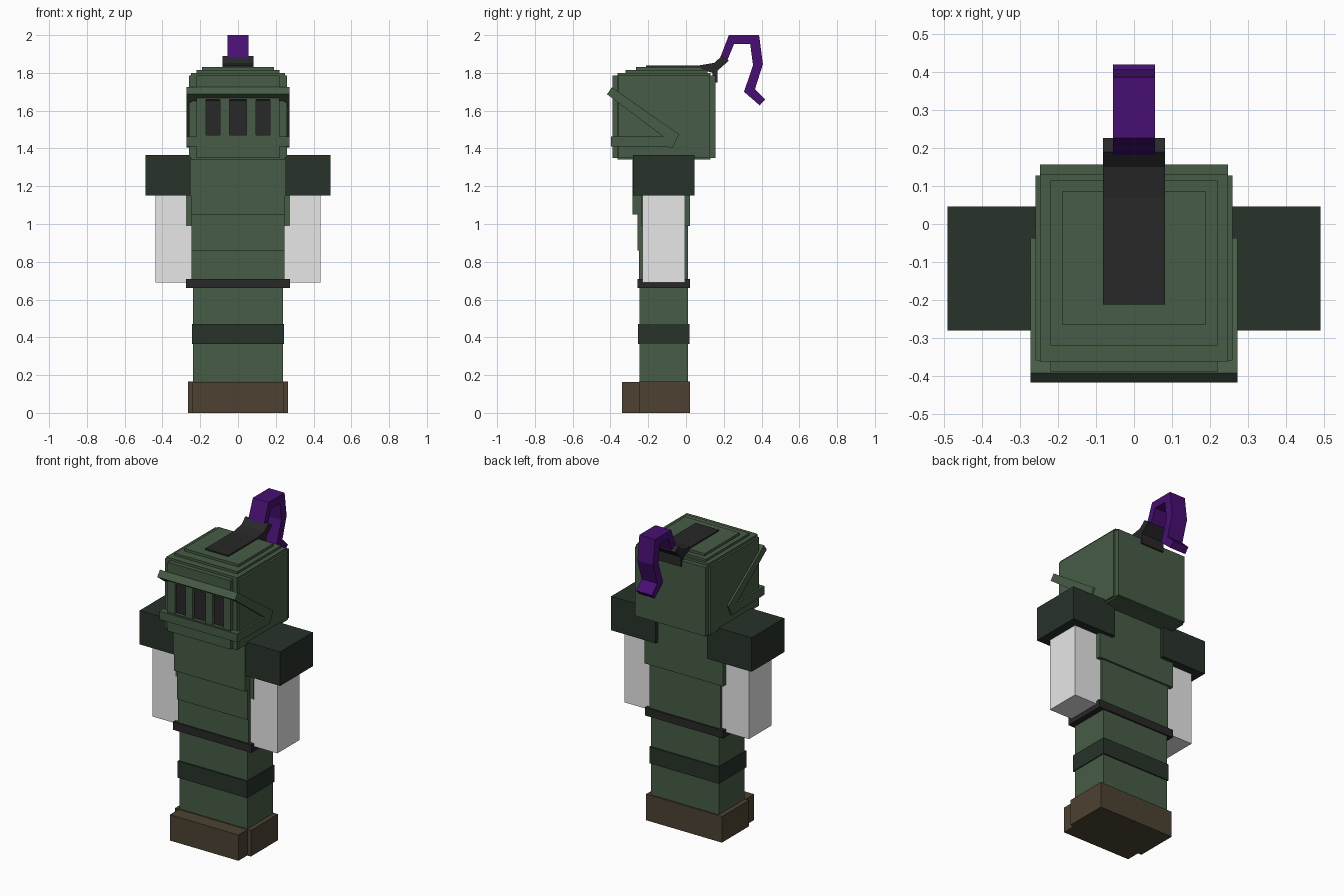
import bpy
import bmesh

if "Cube" in bpy.data.objects:
    bpy.data.objects.remove(bpy.data.objects["Cube"])


def srgb(r, g, b):
    def lin(c):
        c /= 255
        return c / 12.92 if c <= 0.04045 else ((c + 0.055) / 1.055) ** 2.4
    return (lin(r), lin(g), lin(b), 1.0)


def material(name, r, g, b):
    m = bpy.data.materials.new(name)
    m.diffuse_color = srgb(r, g, b)
    m.use_nodes = True
    m.node_tree.nodes["Principled BSDF"].inputs["Base Color"].default_value = m.diffuse_color
    return m


GREEN = material("armour_green", 71, 92, 70)
DARK = material("dark_green", 39, 51, 41)
BLACK = material("charcoal", 40, 40, 41)
BROWN = material("boot_brown", 77, 66, 50)
PURPLE = material("plume_purple", 71, 15, 114)
WHITE = material("sleeve_white", 235, 235, 235)


def prism(name, pts, x0, x1, mat):
    """Extrude a (y, z) outline along x."""
    bm = bmesh.new()
    face = bm.faces.new([bm.verts.new((x0, y, z)) for y, z in pts])
    ext = bmesh.ops.extrude_face_region(bm, geom=[face])
    verts = [v for v in ext["geom"] if isinstance(v, bmesh.types.BMVert)]
    bmesh.ops.translate(bm, verts=verts, vec=(x1 - x0, 0, 0))
    bmesh.ops.recalc_face_normals(bm, faces=bm.faces)
    mesh = bpy.data.meshes.new(name)
    bm.to_mesh(mesh)
    bm.free()
    mesh.materials.append(mat)
    ob = bpy.data.objects.new(name, mesh)
    bpy.context.collection.objects.link(ob)
    return ob


def box(name, x, y, z, mat):
    return prism(name, [(y[0], z[0]), (y[1], z[0]), (y[1], z[1]), (y[0], z[1])],
                 x[0], x[1], mat)


def centred(name, half, y, z, mat):
    return box(name, (-half, half), y, z, mat)


# Boots, legs and belt
centred("boots", 0.265, (-0.25, 0.02), (0, 0.165), BROWN)
centred("boot_toes", 0.24, (-0.338, -0.25), (0, 0.163), BROWN)
centred("legs", 0.237, (-0.245, 0.01), (0.16, 0.67), GREEN)
centred("knee_band", 0.243, (-0.255, 0.018), (0.365, 0.47), DARK)
centred("belt", 0.274, (-0.257, 0.02), (0.66, 0.71), BLACK)

# Torso with stepped chest armour
centred("torso", 0.247, (-0.248, 0.01), (0.70, 1.36), GREEN)
centred("belly_plate", 0.247, (-0.256, -0.24), (0.86, 1.06), GREEN)
centred("chest_plate", 0.248, (-0.283, -0.24), (1.05, 1.36), GREEN)
centred("back_plate", 0.274, (-0.235, 0.022), (0.99, 1.36), GREEN)

# Shoulders and sleeves
for side, s in (("left", -1), ("right", 1)):
    box(side + "_shoulder", sorted((s * 0.18, s * 0.491)), (-0.28, 0.046), (1.15, 1.365), DARK)
    box(side + "_arm", sorted((s * 0.22, s * 0.436)), (-0.23, -0.006), (0.69, 1.16), WHITE)

# Helmet shell
centred("helmet_core", 0.248, (-0.362, 0.13), (1.342, 1.80), GREEN)
centred("helmet_sides", 0.26, (-0.36, 0.128), (1.352, 1.785), GREEN)
centred("helmet_back", 0.247, (0.12, 0.157), (1.35, 1.785), GREEN)
centred("crown_step_lower", 0.22, (-0.32, 0.115), (1.79, 1.815), GREEN)
centred("crown_step_upper", 0.19, (-0.265, 0.085), (1.80, 1.831), GREEN)

# Face grille
centred("brow_plate", 0.22, (-0.39, -0.35), (1.66, 1.785), GREEN)
centred("chin_plate", 0.22, (-0.39, -0.35), (1.35, 1.47), GREEN)
centred("grille_backing", 0.20, (-0.37, -0.355), (1.46, 1.67), BLACK)
for i, (a, b) in enumerate(((-0.22, -0.17), (-0.095, -0.045), (0.045, 0.095), (0.17, 0.22))):
    box("grille_bar_%d" % i, (a, b), (-0.388, -0.355), (1.46, 1.67), GREEN)

# Visor frame: side chevrons joined by bars across the face
chevron = [(-0.418, 1.687), (-0.392, 1.724), (-0.037, 1.475), (-0.069, 1.406),
           (-0.397, 1.411), (-0.397, 1.464), (-0.122, 1.464)]
for side, s in (("left", -1), ("right", 1)):
    prism(side + "_visor_chevron", chevron, s * 0.245, s * 0.272, GREEN)
prism("visor_bar", [(-0.418, 1.687), (-0.392, 1.724), (-0.34, 1.687), (-0.366, 1.651)],
      -0.246, 0.246, GREEN)
centred("jaw_bar", 0.246, (-0.397, -0.36), (1.411, 1.464), GREEN)

# Crest strap, plume socket and plume
centred("crest_strap", 0.081, (-0.212, 0.07), (1.82, 1.84), BLACK)
prism("plume_socket", [(0.06, 1.825), (0.06, 1.838), (0.15, 1.853), (0.19, 1.89),
                       (0.227, 1.865), (0.167, 1.812), (0.167, 1.75), (0.145, 1.75),
                       (0.14, 1.80)], -0.081, 0.081, BLACK)
prism("plume", [(0.175, 1.865), (0.227, 2.0), (0.387, 2.0), (0.407, 1.846),
                (0.365, 1.713), (0.42, 1.66), (0.39, 1.628), (0.307, 1.70),
                (0.355, 1.84), (0.34, 1.952), (0.254, 1.952), (0.212, 1.85)],
      -0.055, 0.055, PURPLE)
